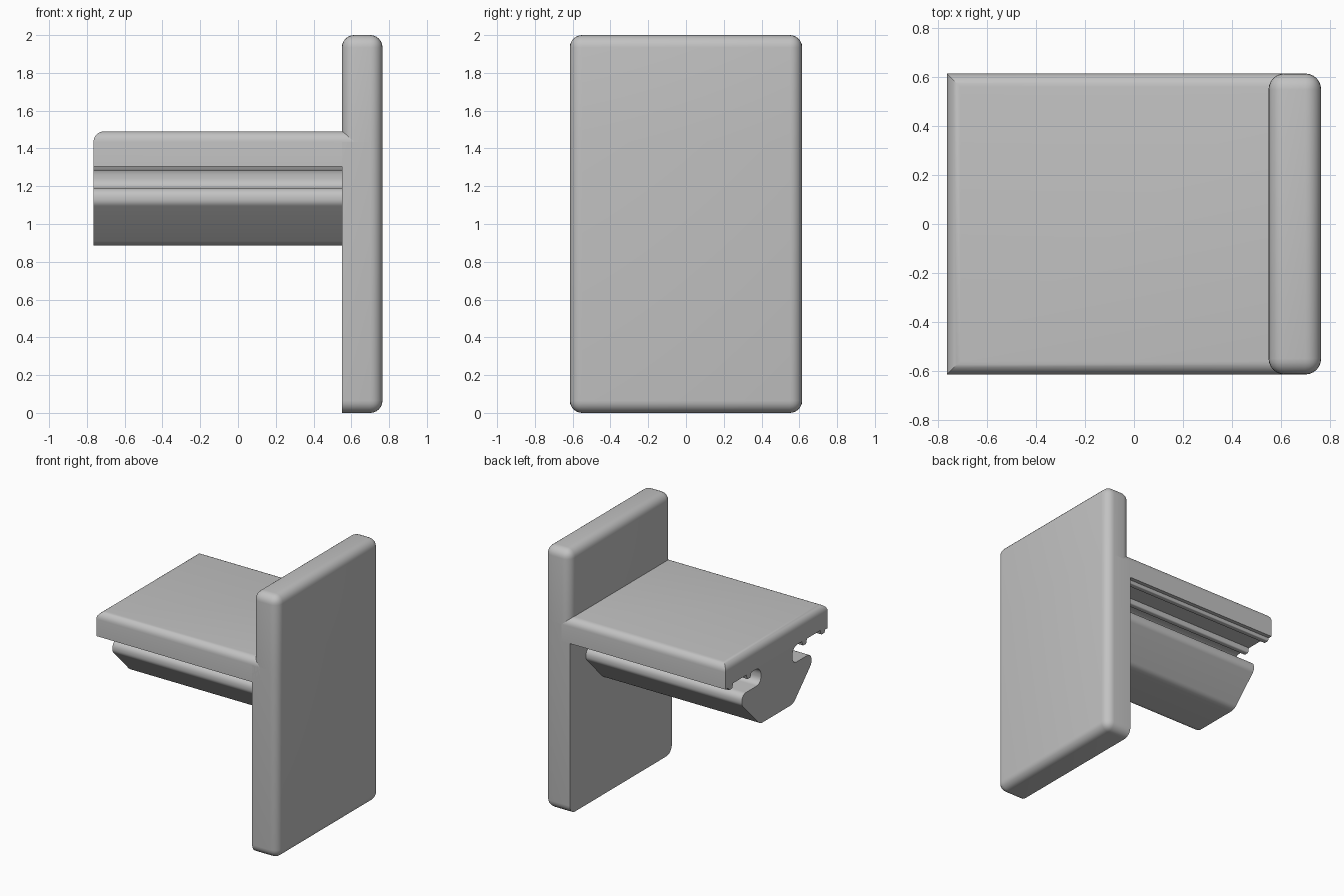
import bpy
import bmesh
import math
from mathutils import Vector

if "Cube" in bpy.data.objects:
    bpy.data.objects.remove(bpy.data.objects["Cube"], do_unlink=True)

GREY = (0.54, 0.54, 0.54, 1.0)
grey = bpy.data.materials.new("plain grey")
grey.use_nodes = True
grey.diffuse_color = GREY
grey.node_tree.nodes["Principled BSDF"].inputs["Base Color"].default_value = GREY

X_END, X_BACK, X_FACE = -0.765, 0.55, 0.765
HALF = 0.615          # half width along y
TOP = 1.49            # shelf top
SPLIT = 1.435         # height where the plate's back edges turn from sharp to round


def finish(bm, name):
    bmesh.ops.recalc_face_normals(bm, faces=bm.faces)
    mesh = bpy.data.meshes.new(name)
    bm.to_mesh(mesh)
    bm.free()
    mesh.materials.append(grey)
    obj = bpy.data.objects.new(name, mesh)
    bpy.context.collection.objects.link(obj)
    bpy.ops.object.select_all(action="DESELECT")
    obj.select_set(True)
    bpy.context.view_layer.objects.active = obj
    bpy.ops.object.shade_smooth_by_angle(angle=math.radians(30))
    return obj


def bevel(bm, rule, radius):
    """Round every edge whose two ends satisfy the rule."""
    edges = [e for e in bm.edges if rule(e.verts[0].co, e.verts[1].co)]
    bmesh.ops.bevel(bm, geom=edges, offset=radius, segments=6, profile=0.5,
                    affect="EDGES", clamp_overlap=True)


def plate_part(name, z0, z1, rule):
    bm = bmesh.new()
    bmesh.ops.create_cube(bm, size=1)
    for v in bm.verts:
        v.co.x = X_FACE if v.co.x > 0 else X_BACK
        v.co.y *= 2 * HALF
        v.co.z = z1 if v.co.z > 0 else z0
    bevel(bm, rule, 0.065)
    return finish(bm, name)


def round_corners(corners, steps=6):
    """Turn (y, z, radius) corners into a profile with filleted corners."""
    points = []
    for i, (y, z, r) in enumerate(corners):
        p = Vector((y, z))
        if r == 0:
            points.append(p)
            continue
        a = (Vector(corners[i - 1][:2]) - p).normalized()
        b = (Vector(corners[(i + 1) % len(corners)][:2]) - p).normalized()
        half = a.angle(b) / 2
        centre = p + (a + b).normalized() * (r / math.sin(half))
        start = p + a * (r / math.tan(half)) - centre
        end = p + b * (r / math.tan(half)) - centre
        sweep = math.pi - 2 * half
        for k in range(steps + 1):
            t = k / steps
            points.append(centre + (start * math.sin((1 - t) * sweep)
                                    + end * math.sin(t * sweep)) / math.sin(sweep))
    return points


# Upright plate: round all over above the shelf, sharp back edges below it
plate_part("upper_plate", SPLIT, 2.0,
           lambda a, b: max(a.z, b.z) > 1.9 and not (a.z == b.z and a.z < 1.9))
plate_part("lower_plate", 0.0, SPLIT,
           lambda a, b: min(a.z, b.z) < 0.1
           and not (abs(a.x - X_BACK) < 0.01 and abs(b.x - X_BACK) < 0.01))

# Shelf with under-ribs, neck and clamping foot, as one extruded profile
half_profile = [
    (HALF, TOP, 0), (HALF, 1.305, 0), (0.585, 1.305, 0),
    (0.575, 1.284, 0.008), (0.535, 1.284, 0.012), (0.525, 1.32, 0),
    (0.365, 1.32, 0), (0.355, 1.284, 0.012), (0.315, 1.284, 0.012),
    (0.305, 1.32, 0), (0.19, 1.32, 0.06), (0.19, 1.19, 0.05),
    (0.42, 1.19, 0.05), (0.42, 1.11, 0.05), (0.2, 0.885, 0.08),
]
profile = half_profile + [(-y, z, r) for y, z, r in reversed(half_profile)]

bm = bmesh.new()
end_face = bm.faces.new([bm.verts.new((X_END, p.x, p.y)) for p in round_corners(profile)])
extruded = bmesh.ops.extrude_face_region(bm, geom=[end_face])
for v in extruded["geom"]:
    if isinstance(v, bmesh.types.BMVert):
        v.co.x = X_BACK + 0.07
bmesh.ops.recalc_face_normals(bm, faces=bm.faces)
# Round the two long top edges and the free end
bevel(bm, lambda a, b: min(a.z, b.z) > TOP - 0.01 and min(a.x, b.x) < X_BACK, 0.055)
finish(bm, "shelf_with_foot")
